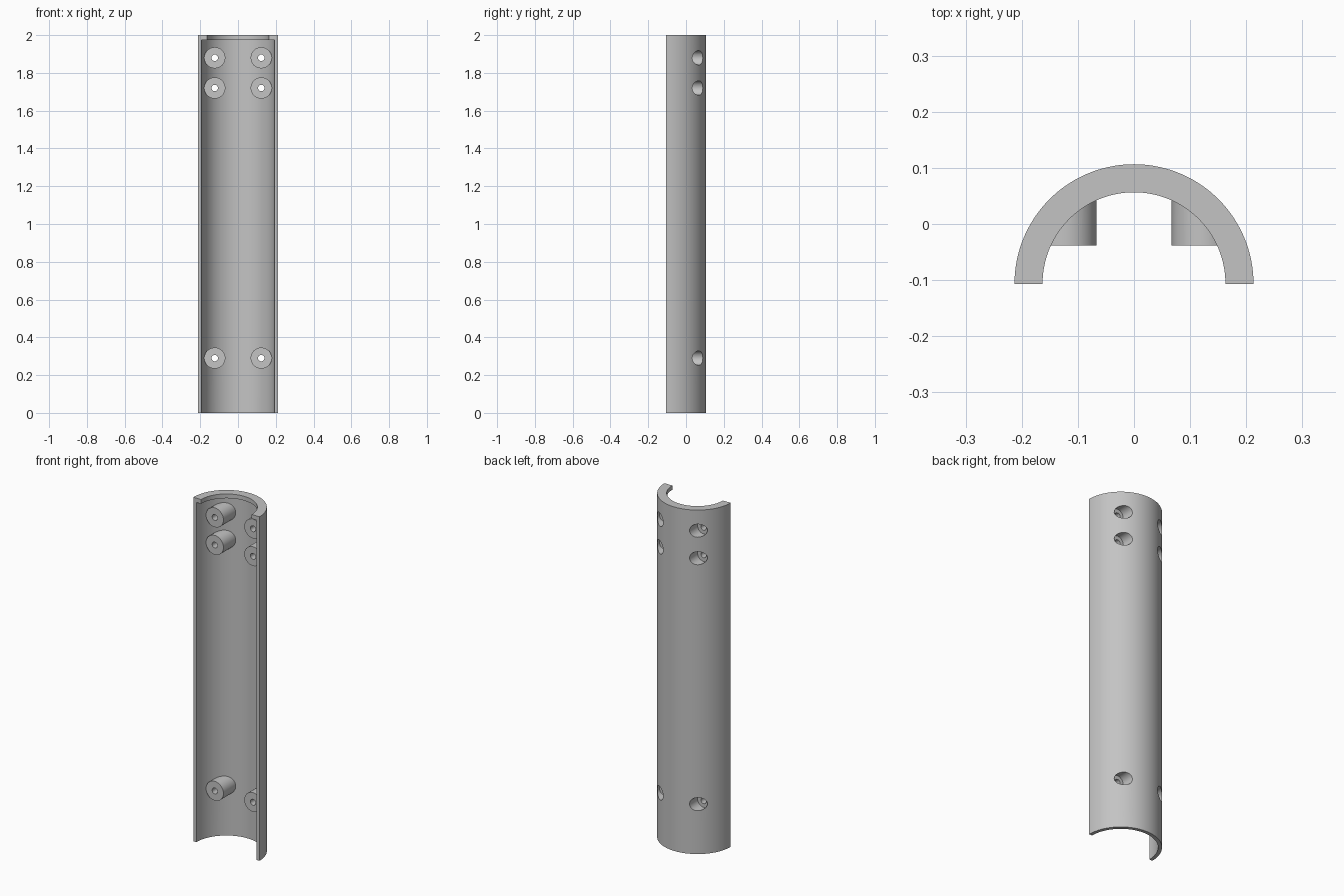
import bpy, bmesh, math
from mathutils import Matrix, Vector

if "Cube" in bpy.data.objects:
    bpy.data.objects.remove(bpy.data.objects["Cube"])

R_OUT, R_IN, R_LIP = 0.213, 0.193, 0.163
AXIS_Y = -0.1065
LIP_Z, TOP = 1.975, 2.0
BOSS_X, BOSS_FRONT, BORE_FLOOR = 0.123, -0.038, 0.015
BOSS_HEIGHTS = (0.29, 1.72, 1.88)

grey = bpy.data.materials.new("light grey")
grey.use_nodes = True
colour = (0.55, 0.55, 0.55, 1)
grey.diffuse_color = colour
grey.node_tree.nodes["Principled BSDF"].inputs["Base Color"].default_value = colour


def finish(name, bm):
    bmesh.ops.recalc_face_normals(bm, faces=bm.faces[:])
    mesh = bpy.data.meshes.new(name)
    bm.to_mesh(mesh)
    bm.free()
    mesh.materials.append(grey)
    obj = bpy.data.objects.new(name, mesh)
    bpy.context.collection.objects.link(obj)
    return obj


def half_turn(name, profile, steps=72):
    """Sweep a closed (radius, z) profile half way round the tube axis."""
    bm = bmesh.new()
    rings = []
    for i in range(steps + 1):
        a = math.pi * i / steps
        rings.append([bm.verts.new((r * math.cos(a), AXIS_Y + r * math.sin(a), z))
                      for r, z in profile])
    for a, b in zip(rings, rings[1:]):
        for j in range(len(profile)):
            k = (j + 1) % len(profile)
            bm.faces.new((a[j], a[k], b[k], b[j]))
    bm.faces.new(rings[0])
    bm.faces.new(rings[-1])
    return finish(name, bm)


def rods(name, radius, y0, y1):
    """Cylinders along y at every screw position, on both sides."""
    bm = bmesh.new()
    for side in (-1, 1):
        for z in BOSS_HEIGHTS:
            place = (Matrix.Translation(Vector((side * BOSS_X, (y0 + y1) / 2, z)))
                     @ Matrix.Rotation(math.pi / 2, 4, "X"))
            bmesh.ops.create_cone(bm, cap_ends=True, segments=48, radius1=radius,
                                  radius2=radius, depth=y1 - y0, matrix=place)
    return finish(name, bm)


def combine(target, tool, operation):
    mod = target.modifiers.new("combine", "BOOLEAN")
    mod.operation, mod.object, mod.solver = operation, tool, "EXACT"
    bpy.context.view_layer.objects.active = target
    bpy.ops.object.modifier_apply(modifier=mod.name)
    bpy.data.objects.remove(tool)


# Half-round shell with an inward lip at the top
shell = half_turn("half_tube_shell", [(R_OUT, 0), (R_OUT, TOP), (R_LIP, TOP),
                                      (R_LIP, LIP_Z), (R_IN, LIP_Z), (R_IN, 0)])

# Screw bosses, trimmed to sit inside the shell wall
bosses = rods("screw_bosses", 0.056, BOSS_FRONT, 0.2)
r_mid = (R_OUT + R_IN) / 2
ring = half_turn("trim_outside", [(r_mid, -0.1), (r_mid, 2.1), (0.6, 2.1), (0.6, -0.1)])
combine(bosses, ring, "DIFFERENCE")
combine(shell, bosses, "UNION")

# Wide bores from the back and narrow screw holes right through
combine(shell, rods("bores", 0.038, BORE_FLOOR, 0.3), "DIFFERENCE")
combine(shell, rods("screw_holes", 0.017, -0.09, 0.1), "DIFFERENCE")

bpy.ops.object.select_all(action="DESELECT")
shell.select_set(True)
bpy.context.view_layer.objects.active = shell
bpy.ops.object.shade_smooth_by_angle(angle=math.radians(30))
